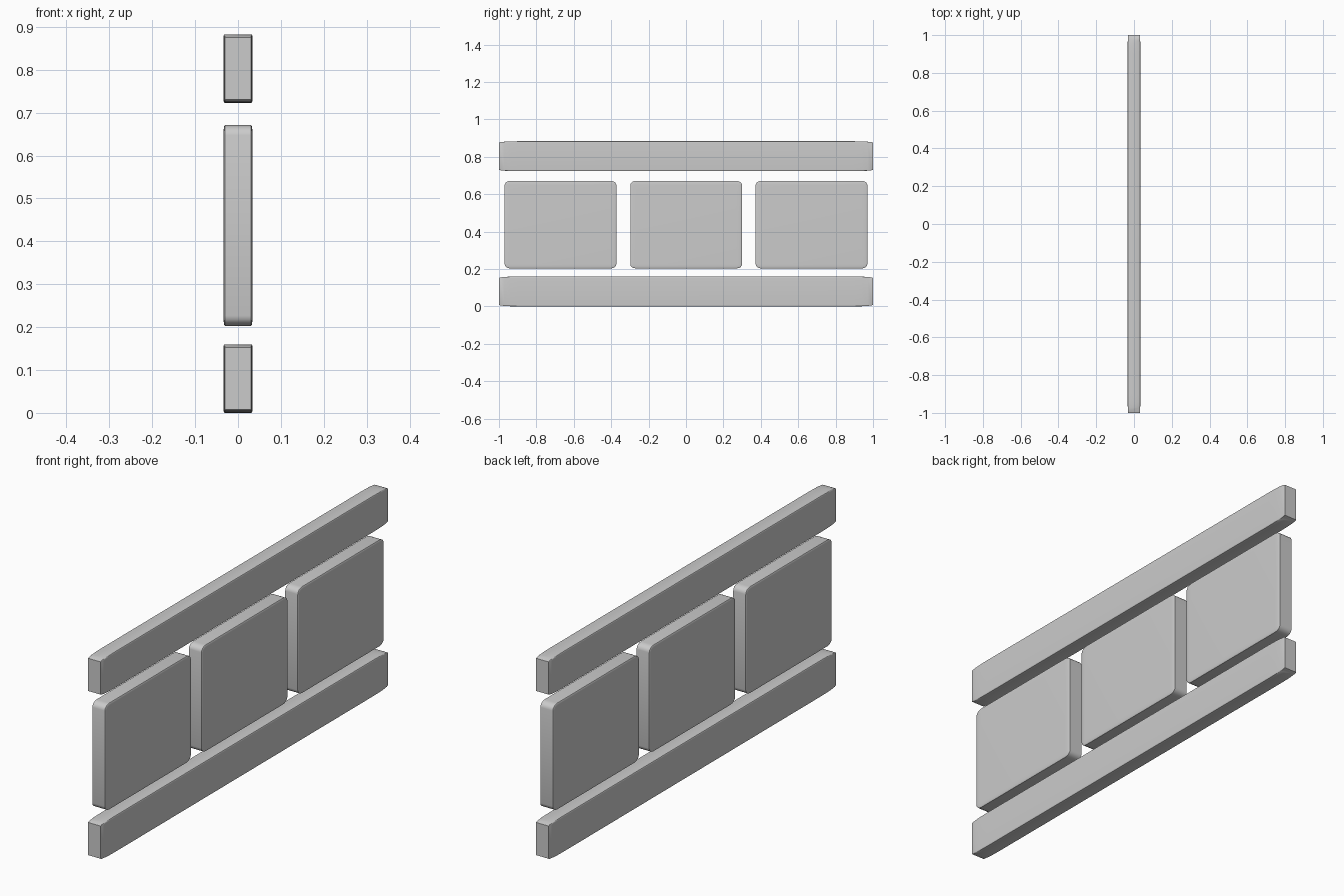
import bpy, bmesh
from mathutils import Vector

if "Cube" in bpy.data.objects:
    bpy.data.objects.remove(bpy.data.objects["Cube"])

DEPTH = 0.034  # half thickness shared by all parts


def rounded_block(name, y, z, half_y, half_z):
    """Rounded cube stretched to size, so the rounding stretches with it."""
    bm = bmesh.new()
    bmesh.ops.create_cube(bm, size=2)
    bmesh.ops.bevel(bm, geom=bm.edges[:], offset=0.1, segments=4,
                    profile=0.5, affect='EDGES')
    bmesh.ops.scale(bm, vec=Vector((DEPTH, half_y, half_z)), verts=bm.verts[:])
    bmesh.ops.recalc_face_normals(bm, faces=bm.faces[:])
    mesh = bpy.data.meshes.new(name)
    bm.to_mesh(mesh)
    bm.free()
    obj = bpy.data.objects.new(name, mesh)
    obj.location = (0, y, z)
    bpy.context.collection.objects.link(obj)
    bpy.ops.object.select_all(action='DESELECT')
    obj.select_set(True)
    bpy.context.view_layer.objects.active = obj
    bpy.ops.object.shade_smooth_by_angle()
    return obj


# Long rails below and above the panels
rounded_block("bottom_rail", 0, 0.08, 1.0, 0.08)
rounded_block("top_rail", 0, 0.803, 1.0, 0.08)

# Row of three panels
for label, y in (("left", -0.671), ("middle", 0.001), ("right", 0.671)):
    rounded_block(label + "_panel", y, 0.437, 0.299, 0.234)
